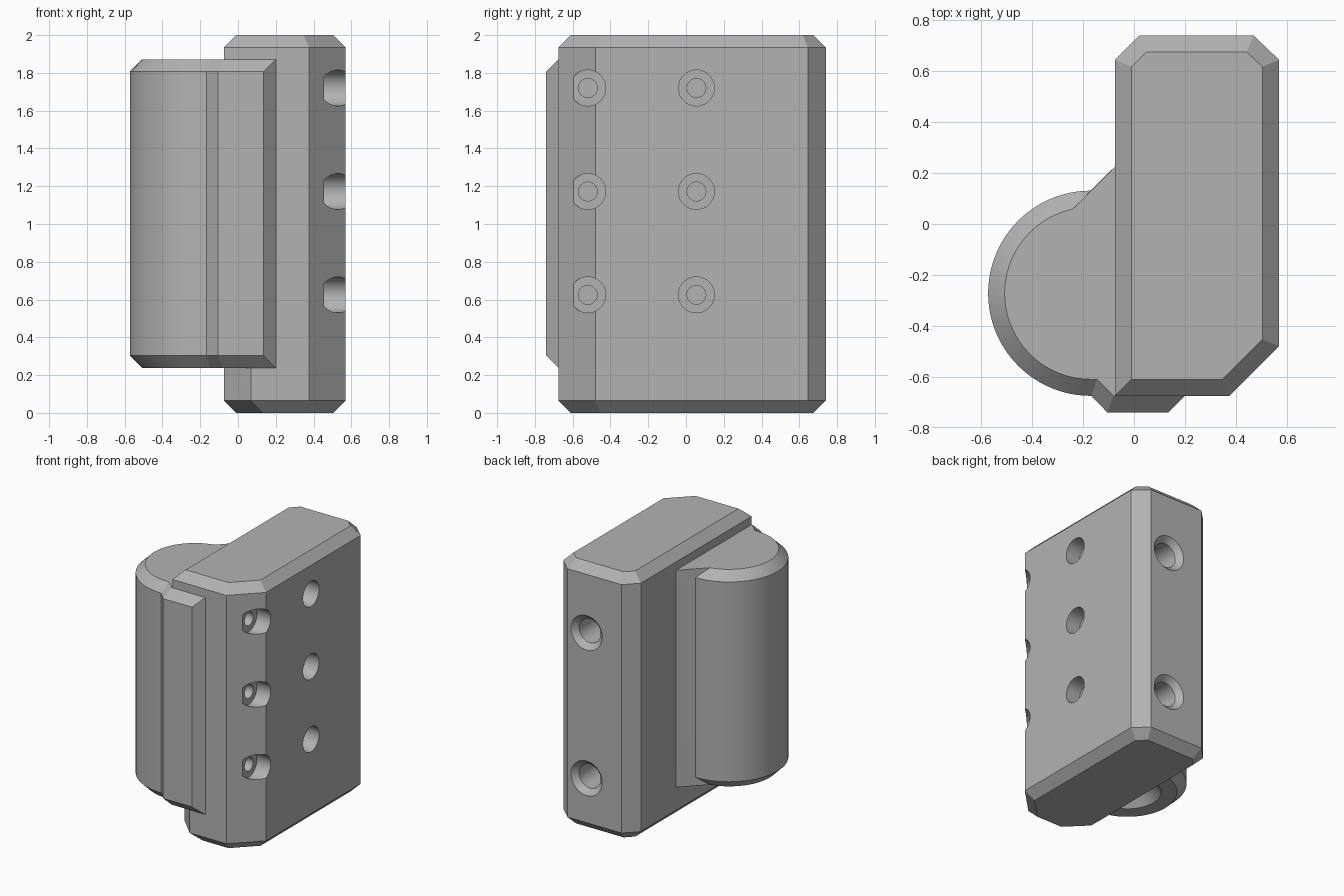
import bpy, bmesh, math
from mathutils import Matrix, Vector

if "Cube" in bpy.data.objects:
    bpy.data.objects.remove(bpy.data.objects["Cube"])

grey = bpy.data.materials.new("plain_grey")
grey.use_nodes = True
colour = (0.45, 0.45, 0.45, 1)
grey.diffuse_color = colour
grey.node_tree.nodes["Principled BSDF"].inputs["Base Color"].default_value = colour

BEVEL = 0.065


def finish(name, bm):
    bmesh.ops.remove_doubles(bm, verts=bm.verts, dist=0.0005)
    bmesh.ops.recalc_face_normals(bm, faces=bm.faces)
    mesh = bpy.data.meshes.new(name)
    bm.to_mesh(mesh)
    bm.free()
    mesh.materials.append(grey)
    obj = bpy.data.objects.new(name, mesh)
    bpy.context.collection.objects.link(obj)
    return obj


def loft(name, rings):
    """Closed solid from (outline, height) rings."""
    bm = bmesh.new()
    loops = [[bm.verts.new((x, y, z)) for x, y in pts] for pts, z in rings]
    for low, high in zip(loops, loops[1:]):
        for i in range(len(low)):
            j = (i + 1) % len(low)
            bm.faces.new((low[i], low[j], high[j], high[i]))
    bm.faces.new(loops[0][::-1])
    bm.faces.new(loops[-1])
    return finish(name, bm)


def hole_cutter(name, spots, axis, profile):
    """Stepped round cutters; profile is (depth, radius) along the axis."""
    bm = bmesh.new()
    turn = Vector(axis).to_track_quat('Z', 'Y').to_matrix().to_4x4()
    for spot in spots:
        place = Matrix.Translation(spot) @ turn
        loops = []
        for depth, radius in profile:
            loops.append([bm.verts.new(place @ Vector((radius * math.cos(a), radius * math.sin(a), depth)))
                          for a in (math.tau * k / 40 for k in range(40))])
        for low, high in zip(loops, loops[1:]):
            for i in range(40):
                j = (i + 1) % 40
                bm.faces.new((low[i], low[j], high[j], high[i]))
        bm.faces.new(loops[0][::-1])
        bm.faces.new(loops[-1])
    cutter = finish(name, bm)
    cutter.hide_render = True
    return cutter


def cut(target, cutter):
    mod = target.modifiers.new(cutter.name, 'BOOLEAN')
    mod.operation = 'DIFFERENCE'
    mod.solver = 'EXACT'
    mod.object = cutter
    bpy.context.view_layer.objects.active = target
    bpy.ops.object.modifier_apply(modifier=mod.name)
    bpy.data.objects.remove(cutter)


# Main body: bevelled block, front corner chamfered only near the bottom
L, R, F, B = -0.075, 0.57, -0.675, 0.74
i = BEVEL
k = i * math.tan(math.pi / 8)
shared = [(R - 0.195, F), (R, F + 0.195), (R, B - 0.095), (R - 0.1, B), (L + 0.095, B), (L, B - 0.095)]
shared_in = [(R - 0.195 - k, F + i), (R - i, F + 0.195 + k), (R - i, B - 0.095 - k),
             (R - 0.1 - k, B - i), (L + 0.095 + k, B - i), (L + i, B - 0.095 - k)]
chamfer = [(L, F + 0.145), (L + 0.145, F)]
chamfer_in = [(x + i, y + i) for x, y in chamfer]
body = loft("main_body", [
    (shared_in + chamfer_in, 0), (shared + chamfer, i), (shared + chamfer, 0.3),
    (shared + [(L, F)] * 2, 1.7), (shared + [(L, F)] * 2, 2 - i),
    (shared_in + [(L + i, F + i)] * 2, 2)])

# Six counterbored holes in the side, two countersunk holes in the back
cut(body, hole_cutter("side_holes", [(R, y, z) for y in (-0.52, 0.055) for z in (0.625, 1.172, 1.72)],
                      (-1, 0, 0), [(-0.1, 0.095), (0.115, 0.095), (0.115, 0.05), (0.32, 0.05)]))
cut(body, hole_cutter("back_holes", [(0.31, B, z) for z in (0.4, 1.495)], (0, -1, 0),
                      [(-0.02, 0.15), (0.04, 0.09), (0.3, 0.09)]))

# Hinge barrel with web and front plate, bevelled top and bottom
CX, CY, RAD = -0.17, -0.272, 0.403
N = 48


def arc(radius, start):
    angles = [math.radians(start + (270 - start) * s / N) for s in range(N + 1)]
    return [(CX + radius * math.cos(a), CY + radius * math.sin(a)) for a in angles]


outer = [(0, 0.3)] + arc(RAD, 90) + [(-0.105, B * -1), (0.135, -B), (0.2, F), (0, -0.5)]
inner = [(0, 0.3)] + arc(RAD - i, 102) + [(-0.145, F + i), (-0.08, F), (0.2, F), (0.2, F), (0, -0.5)]
outer.insert(N + 2, (CX + 0.002, F))
hinge = loft("hinge_barrel", [(inner, 0.238), (outer, 0.238 + i), (outer, 1.872 - i), (inner, 1.872)])
cut(hinge, hole_cutter("pin_hole", [(CX, CY, 0.238)], (0, 0, 1),
                       [(-0.02, 0.25), (0.06, 0.17), (1.2, 0.17)]))

# Smooth curves, keep edges sharp
for obj in (body, hinge):
    bpy.ops.object.select_all(action='DESELECT')
    obj.select_set(True)
    bpy.context.view_layer.objects.active = obj
    bpy.ops.object.shade_smooth_by_angle(angle=math.radians(20))
